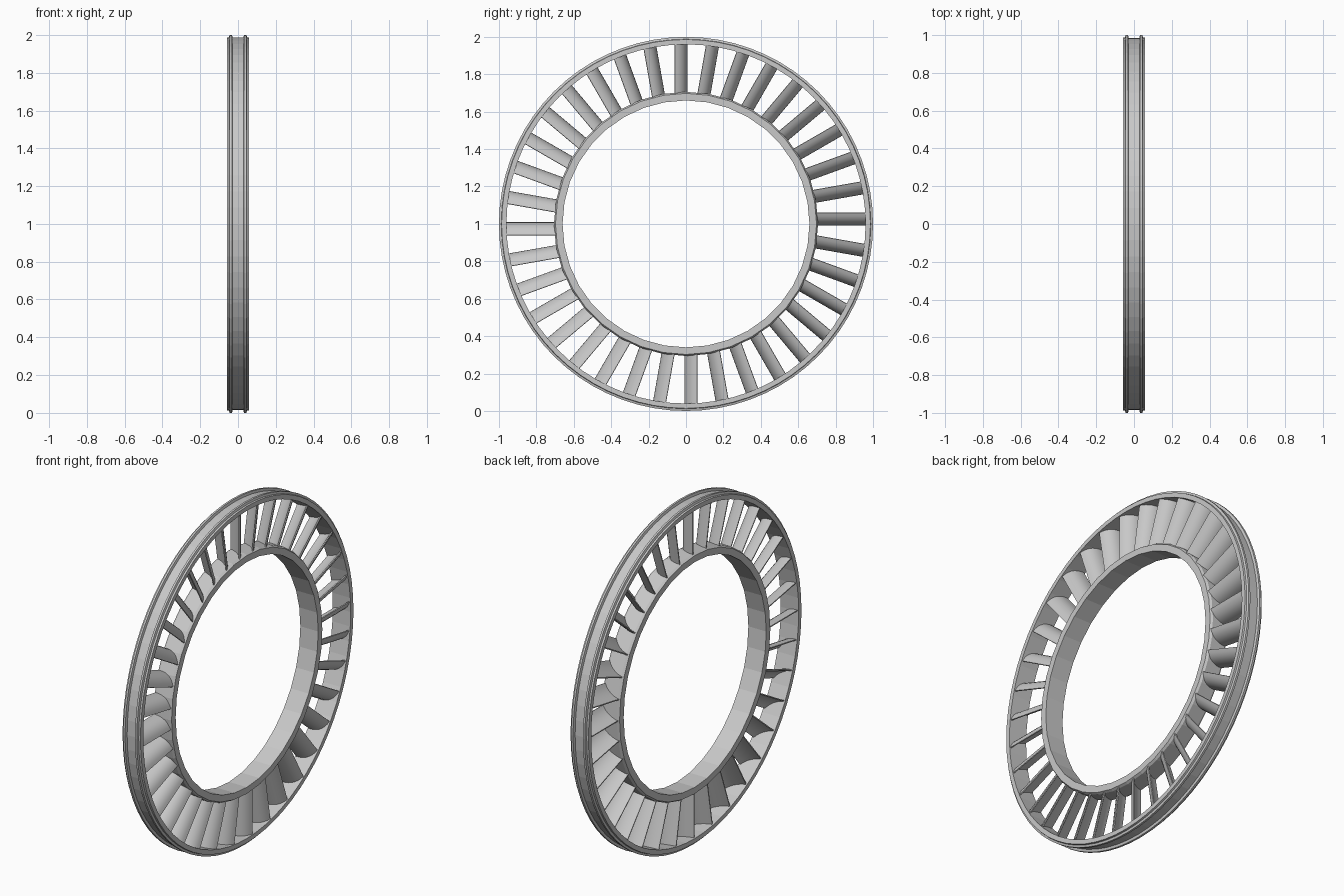
import bpy, bmesh, math
from mathutils import Vector

if "Cube" in bpy.data.objects:
    bpy.data.objects.remove(bpy.data.objects["Cube"])

metal = bpy.data.materials.new("light_grey_metal")
metal.use_nodes = True
GREY = (0.58, 0.58, 0.58, 1)
metal.diffuse_color = GREY
metal.node_tree.nodes["Principled BSDF"].inputs["Base Color"].default_value = GREY

CENTRE = Vector((0, 0, 1))


def polar(x, r, angle, t=0):
    """Point at radius r and sideways offset t, turned about the x axis."""
    c, s = math.cos(angle), math.sin(angle)
    return CENTRE + Vector((x, r * c - t * s, r * s + t * c))


def finish(bm, name, smooth_angle):
    bmesh.ops.recalc_face_normals(bm, faces=bm.faces)
    mesh = bpy.data.meshes.new(name)
    bm.to_mesh(mesh)
    bm.free()
    mesh.materials.append(metal)
    obj = bpy.data.objects.new(name, mesh)
    bpy.context.collection.objects.link(obj)
    bpy.ops.object.select_all(action='DESELECT')
    obj.select_set(True)
    bpy.context.view_layer.objects.active = obj
    bpy.ops.object.shade_smooth_by_angle(angle=math.radians(smooth_angle))
    return obj


def ring(name, half_profile, sides, smooth_angle):
    """Revolve a closed profile, mirrored in x, about the x axis."""
    profile = half_profile + [(-x, r) for x, r in reversed(half_profile) if x]
    bm = bmesh.new()
    loops = [[bm.verts.new(polar(x, r, math.tau * i / sides)) for x, r in profile]
             for i in range(sides)]
    n = len(profile)
    for i in range(sides):
        a, b = loops[i], loops[(i + 1) % sides]
        for j in range(n):
            k = (j + 1) % n
            bm.faces.new((a[j], a[k], b[k], b[j]))
    return finish(bm, name, smooth_angle)


# Outer ring with two raised ribs and a groove between them
ring("outer_ring", [(0.058, 0.96), (0.058, 0.986), (0.048, 0.988), (0.044, 1.0),
                    (0.032, 1.0), (0.028, 0.986)], 72, 4)

# Inner ring, slightly crowned on its outside
ring("inner_ring", [(0.058, 0.66), (0.058, 0.698), (0.045, 0.706)], 36, 4)


def blade_section(steps=7):
    """Curved vane section as (x, t) points, thickest near the middle."""
    start, bend, end = Vector((-0.05, -0.006)), Vector((0.026, 0.0)), Vector((0.05, 0.06))
    near, far = [], []
    for i in range(steps + 1):
        u = i / steps
        p = start * (1 - u) ** 2 + bend * 2 * u * (1 - u) + end * u * u
        d = ((bend - start) * (1 - u) + (end - bend) * u).normalized()
        normal = Vector((d.y, -d.x))
        half = 0.003 + 0.005 * math.sin(math.pi * u)
        near.append(p + normal * half)
        far.append(p - normal * half)
    return near + far[::-1]


# Ring of curved vanes between the two rings
BLADES = 36
section = blade_section()
bm = bmesh.new()
for i in range(BLADES):
    angle = math.tau * i / BLADES
    root = [bm.verts.new(polar(p.x, 0.69, angle, p.y)) for p in section]
    tip = [bm.verts.new(polar(p.x, 0.968, angle, p.y)) for p in section]
    n = len(section)
    for j in range(n):
        k = (j + 1) % n
        bm.faces.new((root[j], root[k], tip[k], tip[j]))
    bm.faces.new(root)
    bm.faces.new(tip[::-1])
finish(bm, "vanes", 30)
